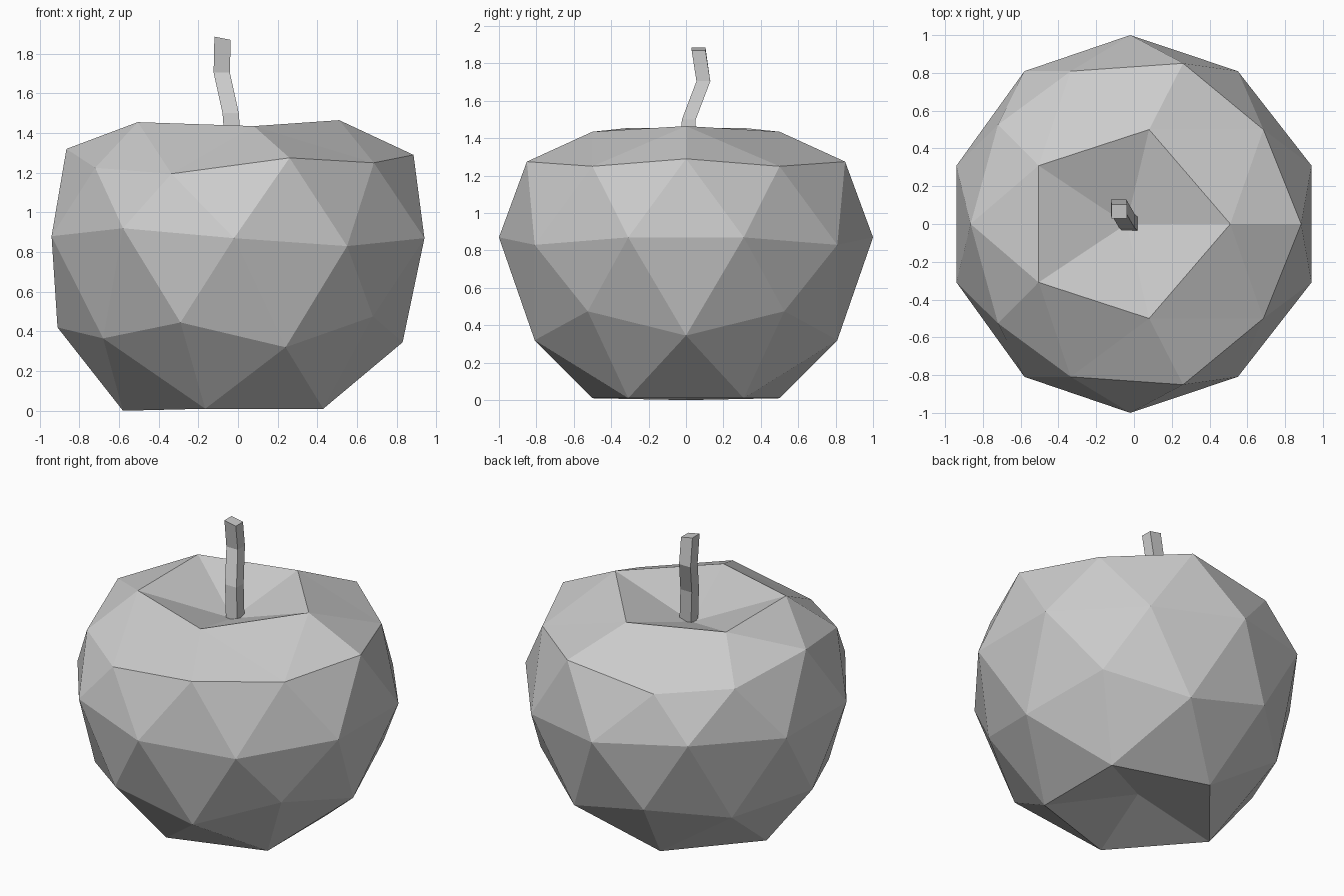
import bpy, bmesh

if "Cube" in bpy.data.objects:
    bpy.data.objects.remove(bpy.data.objects["Cube"])


def finish(bm, name):
    bmesh.ops.recalc_face_normals(bm, faces=bm.faces)
    me = bpy.data.meshes.new(name)
    bm.to_mesh(me)
    bm.free()
    ob = bpy.data.objects.new(name, me)
    bpy.context.collection.objects.link(ob)
    return ob


# Fruit body: low-poly icosphere, each height level reshaped from left to right
# as (x, z); y is kept so both halves mirror each other
levels = [
    [(-0.03, 0.12)],
    [(-0.58, 0.0), (-0.165, 0.01), (0.43, 0.01)],
    [(-0.68, 0.365), (0.24, 0.32), (0.83, 0.345)],
    [(-0.91, 0.42), (-0.29, 0.445), (0.68, 0.475)],
    [(-0.94, 0.88), (-0.58, 0.92), (-0.02, 0.87), (0.55, 0.83), (0.94, 0.87)],
    [(-0.72, 1.225), (0.26, 1.275), (0.885, 1.29)],
    [(-0.865, 1.32), (-0.335, 1.195), (0.685, 1.25)],
    [(-0.505, 1.455), (0.08, 1.435), (0.51, 1.465)],
    [(-0.04, 1.28)],
]
bm = bmesh.new()
bmesh.ops.create_icosphere(bm, subdivisions=2, radius=1)
rows = {}
for v in bm.verts:
    row = rows.setdefault(round(v.co.z, 2), {})
    row.setdefault(round(v.co.x, 2), []).append(v)
for z, points in zip(sorted(rows), levels):
    for x, (nx, nz) in zip(sorted(rows[z]), points):
        for v in rows[z][x]:
            v.co.x, v.co.z = nx, nz
finish(bm, "fruit_body")

# Stem: bent square bar, lofted through rings of (x, y, z, tilt)
bm = bmesh.new()
path = [(-0.02, 0.0, 1.27, 0), (-0.037, 0.015, 1.5, 0),
        (-0.082, 0.093, 1.705, 0), (-0.078, 0.067, 1.878, -0.008)]
h = 0.041
rings = [[bm.verts.new((x + sx * h, y + sy * 0.037, z + sx * t))
          for sx, sy in ((-1, -1), (1, -1), (1, 1), (-1, 1))]
         for x, y, z, t in path]
for a, b in zip(rings, rings[1:]):
    for i in range(4):
        j = (i + 1) % 4
        bm.faces.new((a[i], a[j], b[j], b[i]))
bm.faces.new(rings[0][::-1])
bm.faces.new(rings[-1])
finish(bm, "stem")
